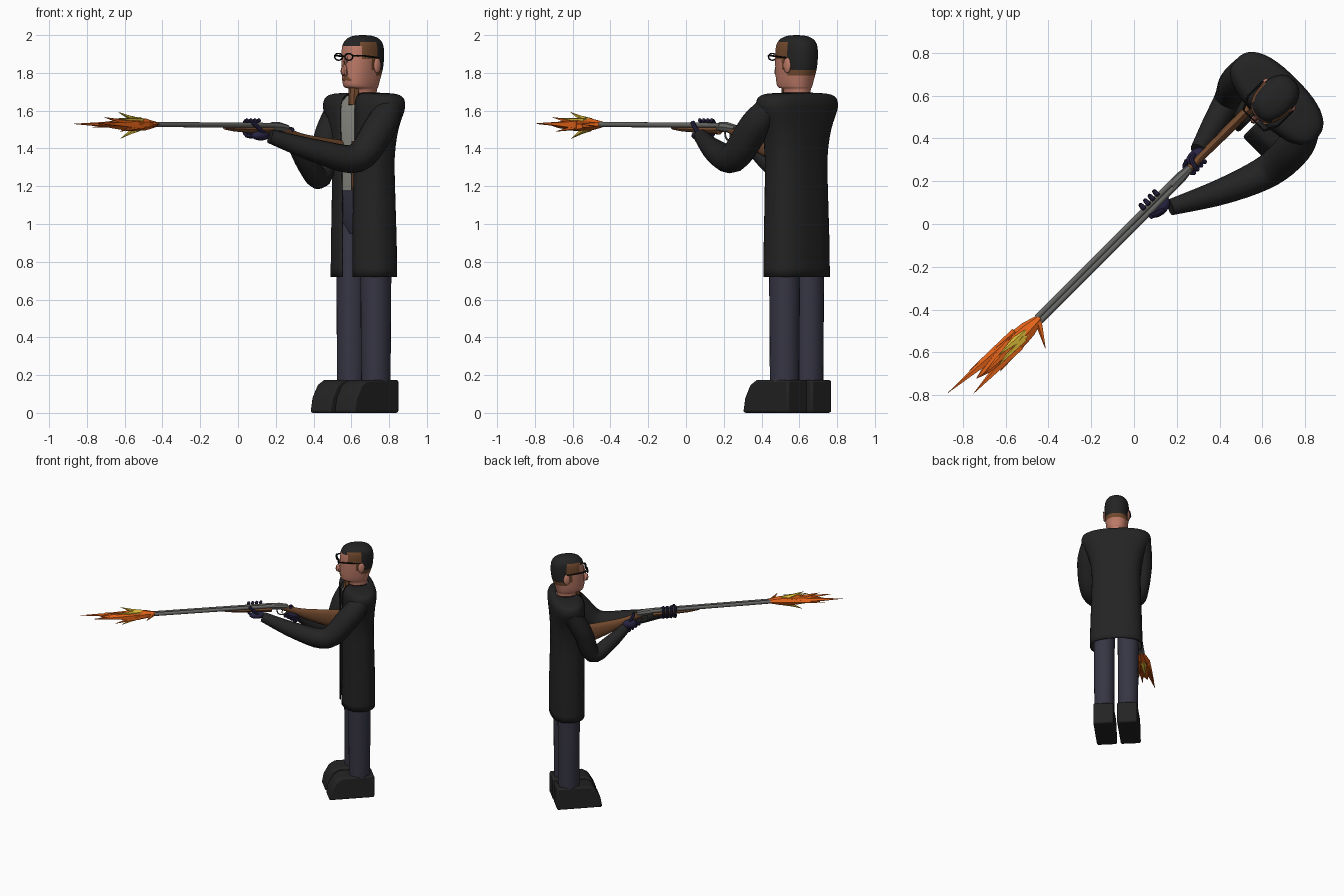
import bpy, bmesh, math
from mathutils import Vector, Matrix

if "Cube" in bpy.data.objects:
    bpy.data.objects.remove(bpy.data.objects["Cube"])

# Everything is laid out facing -y, then turned 45 degrees about z
TURN = Matrix.Rotation(math.radians(-45), 4, 'Z')
CX, CY = 0.057, 0.885          # body axis in the layout frame


def material(name, rgb):
    m = bpy.data.materials.new(name)
    m.diffuse_color = (*rgb, 1)
    m.use_nodes = True
    m.node_tree.nodes["Principled BSDF"].inputs["Base Color"].default_value = m.diffuse_color
    return m


BLACK = material("black cloth", (.017, .017, .017))
NAVY = material("dark trousers", (.037, .036, .058))
SKIN = material("skin", (.52, .2, .14))
METAL = material("gun metal", (.13, .13, .125))
WOOD = material("brown", (.17, .068, .027))
SHIRT = material("grey shirt", (.25, .25, .22))
ORANGE = material("flame orange", (.8, .13, .01))
YELLOW = material("flame yellow", (.72, .5, .04))
GLOVE = material("navy glove", (.02, .017, .055))
FRAME = material("black frame", (.006, .006, .006))


def finish(name, bm, mats, angle=40):
    bmesh.ops.recalc_face_normals(bm, faces=bm.faces)
    bm.transform(TURN)
    me = bpy.data.meshes.new(name)
    bm.to_mesh(me)
    bm.free()
    ob = bpy.data.objects.new(name, me)
    bpy.context.collection.objects.link(ob)
    for m in mats if isinstance(mats, list) else [mats]:
        me.materials.append(m)
    if angle:
        bpy.ops.object.select_all(action='DESELECT')
        ob.select_set(True)
        bpy.context.view_layer.objects.active = ob
        bpy.ops.object.shade_smooth_by_angle(angle=math.radians(angle))
    return ob


def bridge(bm, rings, closed=True, caps=True):
    vs = [[bm.verts.new(p) for p in r] for r in rings]
    n = len(vs[0])
    for a, b in zip(vs, vs[1:]):
        for i in range(n if closed else n - 1):
            j = (i + 1) % n
            bm.faces.new((a[i], a[j], b[j], b[i]))
    if caps:
        bm.faces.new(vs[0])
        bm.faces.new(vs[-1])


def spline(keys, steps):
    """Catmull-Rom through rows of numbers."""
    out = []
    for i in range(len(keys) - 1):
        p = [keys[max(0, min(len(keys) - 1, i + k))] for k in (-1, 0, 1, 2)]
        for s in range(steps):
            t = s / steps
            out.append([.5 * (2*b + (c-a)*t + (2*a-5*b+4*c-d)*t*t + (3*b-a-3*c+d)*t**3)
                        for a, b, c, d in zip(*p)])
    return out + [list(keys[-1])]


def tube(name, keys, mat, n=12, steps=1, angle=40):
    """keys: x, y, z, half width, half height along a path."""
    rows = spline(keys, steps)
    pts = [Vector(r[:3]) for r in rows]
    rings = []
    for i, r in enumerate(rows):
        t = (pts[min(i+1, len(pts)-1)] - pts[max(i-1, 0)]).normalized()
        ref = Vector((0, 0, 1)) if abs(t.z) < .95 else Vector((0, 1, 0))
        s = t.cross(ref).normalized()
        u = s.cross(t)
        rings.append([pts[i] + s*r[3]*math.cos(k*math.tau/n) + u*r[4]*math.sin(k*math.tau/n)
                      for k in range(n)])
    bm = bmesh.new()
    bridge(bm, rings)
    return finish(name, bm, mat, angle)


def rod(name, pts, r, mat, n=8, steps=1):
    return tube(name, [(*p, r, r) for p in pts], mat, n, steps)


def section(z, a, front, back, cx=CX, cy=CY, p=2.5, gap=0, n=40):
    """Superellipse ring; gap leaves an opening of that half width at the front."""
    start = math.asin((gap / a) ** (p / 2)) if gap else 0
    ring = []
    for k in range(n):
        f = start + (math.tau - 2*start) * k / ((n - 1) if gap else n)
        s, c = math.sin(f), math.cos(f)
        x = math.copysign(abs(s) ** (2/p), s) * a
        y = -math.copysign(abs(c) ** (2/p), c) * (front if c > 0 else back)
        ring.append((cx + x, cy + y, z))
    return ring


def loft(name, rows, mat, **kw):
    bm = bmesh.new()
    bridge(bm, [section(*r, **kw) for r in rows])
    return finish(name, bm, mat)


def blob(name, c, size, mat):
    bm = bmesh.new()
    bmesh.ops.create_uvsphere(bm, u_segments=14, v_segments=9, radius=1)
    bm.transform(Matrix.Translation(c) @ Matrix.Diagonal((*size, 1)))
    return finish(name, bm, mat)


def lay(x, y, z, r):
    """Grid position to layout frame, with a round radius."""
    return ((x - y) * .7071, (x + y) * .7071, z, r, r)


# Coat, open down the front
coat = [(.72, .198, .125, .125, .04), (.9, .195, .125, .125, .04), (1.12, .188, .125, .12, .042),
        (1.35, .185, .125, .115, .05), (1.5, .212, .125, .122, .055), (1.6, .258, .125, .13, .055),
        (1.645, .262, .12, .13, .052), (1.675, .245, .105, .118, .05), (1.69, .19, .085, .1, .048),
        (1.695, .075, .07, .08, .045)]
bm = bmesh.new()
bridge(bm, [section(*r[:4], gap=r[4]) for r in spline(coat, 3)], closed=False, caps=False)
ob = finish("coat", bm, BLACK)
mod = ob.modifiers.new("thickness", 'SOLIDIFY')
mod.thickness = .008

# Shirt and trousers under the coat
loft("shirt", [(1.16, .16, .108, .09), (1.4, .165, .112, .09), (1.6, .18, .108, .1),
               (1.68, .09, .075, .08)], SHIRT)
loft("hips", [(.95, .1, .07, .08), (1.03, .14, .1, .1), (1.18, .155, .111, .1)], NAVY)
rod("waistcoat_edge", [(CX + .035, .772, 1.18), (CX + .04, .768, 1.3), (CX + .04, .77, 1.44)], .012, WOOD)
rod("collar", [(CX, .81, 1.63), (CX, .815, 1.72)], .03, WOOD)

# Legs and shoes
for side, s in (("right", -1), ("left", 1)):
    x = CX + s * .09
    loft(side + "_leg", [(.15, .075, .078, .078), (.72, .079, .082, .082), (1.0, .08, .085, .085)],
         NAVY, cx=x, p=2.1, n=24)
    bm = bmesh.new()
    prof = [(.645, 0), (.66, .08), (.7, .15), (.745, .175), (.985, .175), (.985, 0)]
    bridge(bm, [[(x + w, y, z) for y, z in prof] for w in (-.076, .076)])
    ob = finish(side + "_shoe", bm, BLACK)
    mod = ob.modifiers.new("soft edge", 'BEVEL')
    mod.width, mod.segments = .012, 2

# Sleeves
tube("left_sleeve", [lay(.80, .44, 1.61, .07), lay(.75, .36, 1.51, .085), lay(.63, .25, 1.35, .078),
                     lay(.42, .155, 1.385, .062), lay(.17, .078, 1.465, .038)], BLACK, 16, 5)
tube("right_sleeve", [lay(.53, .73, 1.61, .065), lay(.47, .66, 1.45, .072), lay(.435, .58, 1.25, .062),
                      lay(.37, .46, 1.31, .055), lay(.3, .345, 1.415, .038)], BLACK, 16, 5)

# Head: colour by height and depth for hair, temples and skin
head = [(1.64, .062, .06, .075), (1.71, .064, .07, .08), (1.725, .072, .112, .085),
        (1.76, .08, .123, .095), (1.83, .088, .124, .118), (1.9, .091, .122, .124),
        (1.95, .087, .113, .118), (1.98, .07, .09, .095), (1.995, .043, .055, .06), (2.0, .01, .01, .01)]
bm = bmesh.new()
bridge(bm, [section(*r, cx=.053, cy=.88, p=2.3, n=48) for r in spline(head, 5)])
for f in bm.faces:
    c = f.calc_center_median()
    if c.z > 1.965 or (c.z > 1.94 and c.y < .8) or (c.y > .895 and c.z > 1.81):
        f.material_index = 1
    elif (c.z > 1.87 and .8 < c.y < .9) or (c.z > 1.82 and .86 < c.y < .9) or (c.y > .9 and c.z > 1.785):
        f.material_index = 2
finish("head", bm, [SKIN, BLACK, WOOD])
tube("nose", [(.053, .762, 1.885, .01, .008), (.053, .742, 1.83, .014, .015),
              (.053, .742, 1.8, .019, .018), (.053, .757, 1.79, .012, .008)], SKIN, 8, 2)
tube("moustache", [(.053 + k * .014, .757 + .0025 * k * k, 1.772 - .002 * k * k, .006, .012)
                   for k in range(-3, 4)], WOOD, 6)
for side, s in (("right", -1), ("left", 1)):
    blob(side + "_ear", (.053 + s * .09, .9, 1.84), (.012, .025, .042), SKIN)
    # Spectacles: rim and temple arm
    cx = .053 + s * .038
    rod(side + "_rim", [(cx + .03 * math.cos(a * math.tau / 12), .738, 1.885 + .018 * math.sin(a * math.tau / 12))
                        for a in range(13)], .004, FRAME, 6)
    rod(side + "_temple_arm", [(.053 + s * .068, .738, 1.89), (.053 + s * .098, .8, 1.89),
                               (.053 + s * .098, .9, 1.88)], .005, FRAME, 6)
rod("bridge", [(.045, .738, 1.888), (.061, .738, 1.888)], .004, FRAME, 6)

# Double-barrelled gun
for side, s in (("right", -1), ("left", 1)):
    rod(side + "_barrel", [(s * .012, -.63, 1.527), (s * .012, .27, 1.522)], .0135, METAL, 12)
tube("receiver", [(0, .25, 1.515, .026, .024), (0, .31, 1.512, .026, .027), (0, .37, 1.505, .018, .02)], METAL, 8)
tube("fore_end", [(0, -.1, 1.508, .012, .008), (0, -.02, 1.503, .022, .014),
                  (0, .25, 1.497, .026, .024)], WOOD, 10)
tube("stock", [(0, .33, 1.503, .018, .024), (0, .43, 1.465, .018, .026), (0, .54, 1.425, .021, .045),
               (0, .76, 1.368, .024, .078)], WOOD, 12, 3)
rod("trigger_guard", [(0, .29, 1.495), (0, .3, 1.455), (0, .33, 1.442), (0, .37, 1.455), (0, .385, 1.48)],
    .005, METAL, 6, 3)
rod("trigger", [(0, .335, 1.495), (0, .33, 1.455)], .004, METAL, 6)

# Gloved hands with wrapped fingers
blob("left_palm", (.03, .14, 1.468), (.036, .06, .026), GLOVE)
for k in range(4):
    y = .085 + k * .03
    rod(f"left_finger_{k}", [(.03, y + .02, 1.465), (-.02, y, 1.468), (-.04, y, 1.505),
                             (-.032, y, 1.54), (-.015, y, 1.55)], .011, GLOVE, 8, 3)
rod("left_thumb", [(.05, .15, 1.475), (.043, .11, 1.51), (.03, .08, 1.538)], .012, GLOVE, 8, 3)
blob("right_palm", (-.018, .425, 1.435), (.034, .055, .036), GLOVE)
for k in range(4):
    y, z = .365 + k * .024, 1.445 - k * .015
    rod(f"right_finger_{k}", [(-.035, y + .02, z), (-.02, y - .01, z - .018), (.012, y - .01, z - .014),
                              (.03, y + .005, z + .005)], .011, GLOVE, 8, 3)
rod("right_thumb", [(-.03, .43, 1.455), (-.02, .4, 1.497), (.018, .39, 1.5)], .012, GLOVE, 8, 3)

# Muzzle flame: faceted body and spikes
tube("flame_body", [(0, -.62, 1.527, .018, .015), (0, -.7, 1.527, .042, .032), (-.005, -.82, 1.525, .05, .034),
                    (-.005, -.95, 1.525, .028, .018), (-.01, -1.03, 1.525, .002, .002)], ORANGE, 7, 1, 0)
spikes = [((-.02, -.78, 1.525), (-.057, -1.172, 1.53), .032, ORANGE),
          ((.02, -.78, 1.525), (.03, -1.09, 1.533), .032, ORANGE),
          ((-.03, -.75, 1.53), (-.06, -1.03, 1.512), .025, ORANGE),
          ((.02, -.74, 1.52), (.045, -.93, 1.49), .025, ORANGE),
          ((.01, -.64, 1.527), (.12, -.705, 1.53), .018, ORANGE),
          ((0, -.8, 1.53), (.0, -1.0, 1.565), .026, ORANGE),
          ((0, -.72, 1.535), (-.015, -.88, 1.592), .028, YELLOW),
          ((.012, -.74, 1.545), (.02, -.92, 1.56), .022, YELLOW),
          ((-.005, -.73, 1.515), (-.01, -.87, 1.452), .026, YELLOW)]
for k, (b, t, r, m) in enumerate(spikes):
    mid = [(p + q) / 2 for p, q in zip(b, t)]
    tube(f"flame_spike_{k}", [(*b, r, r), (*mid, r * .55, r * .4), (*t, .001, .001)], m, 5, 1, 0)
